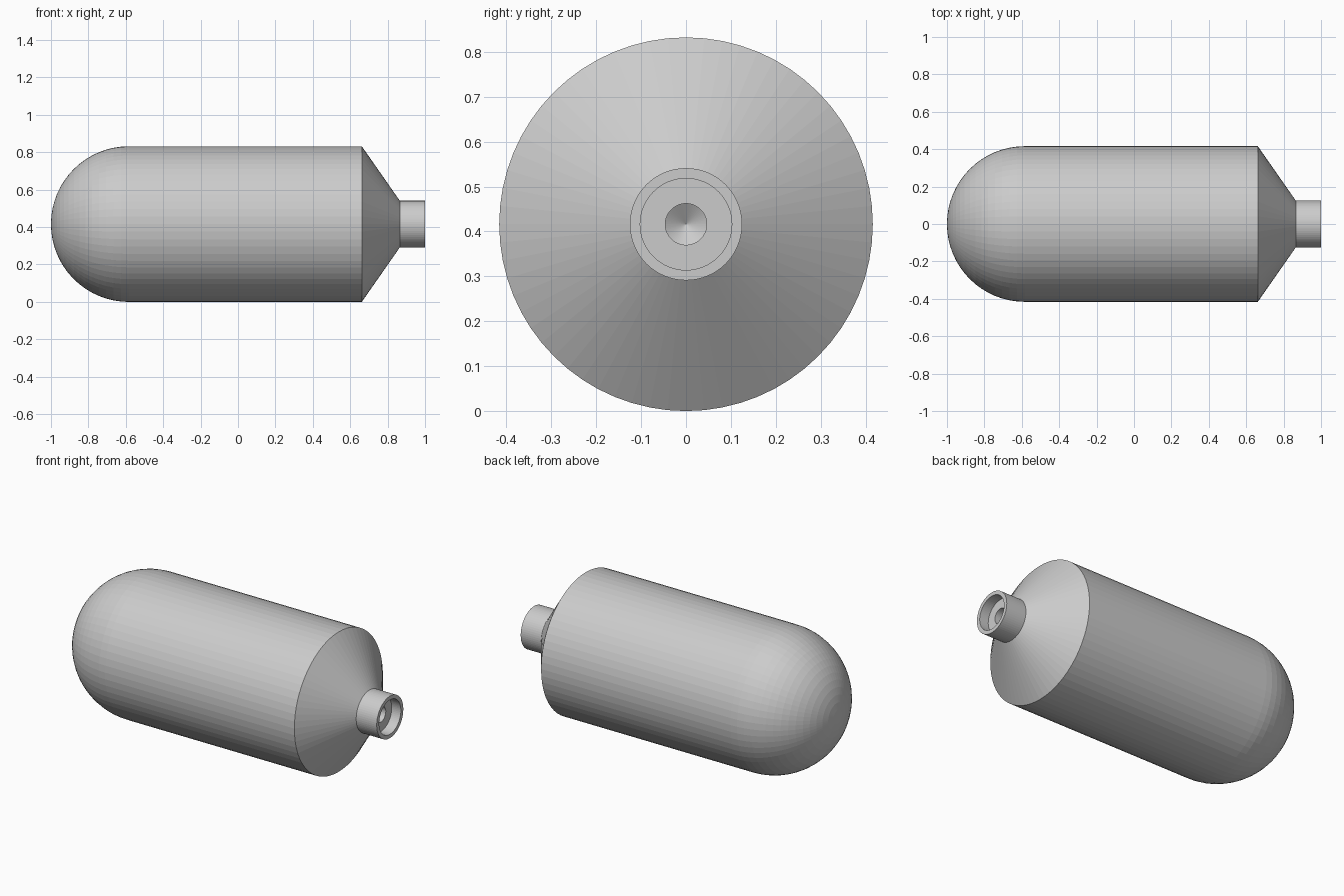
import bpy, bmesh, math
from mathutils import Matrix, Vector

if "Cube" in bpy.data.objects:
    bpy.data.objects.remove(bpy.data.objects["Cube"])

R = 0.416          # body radius, also height of the axis
SEG, RINGS = 64, 16


def lathe(name, profile):
    """Spin an (x, radius) profile around the lengthwise axis."""
    bm = bmesh.new()
    verts = [bm.verts.new((x, 0, r)) for x, r in profile]
    edges = [bm.edges.new(p) for p in zip(verts, verts[1:])]
    bmesh.ops.spin(bm, geom=verts + edges, cent=(0, 0, 0), axis=(1, 0, 0),
                   angle=math.tau, steps=SEG, use_duplicate=False)
    bmesh.ops.remove_doubles(bm, verts=bm.verts, dist=1e-5)
    bmesh.ops.recalc_face_normals(bm, faces=bm.faces)
    bmesh.ops.translate(bm, verts=bm.verts, vec=(0, 0, R))
    mesh = bpy.data.meshes.new(name)
    bm.to_mesh(mesh)
    bm.free()
    obj = bpy.data.objects.new(name, mesh)
    bpy.context.collection.objects.link(obj)
    return obj


# Rounded end
dome = [(-1 + R - R * math.cos(a), R * math.sin(a))
        for a in (math.pi / 2 * i / RINGS for i in range(RINGS + 1))]
# Straight wall, tapered shoulder and neck
shell = [(0.662, R), (0.865, 0.125), (1.0, 0.125)]
# Rim, recessed mouth and drilled seat with conical bottom
mouth = [(1.0, 0.102), (0.94, 0.102), (0.94, 0.046), (0.89, 0.046), (0.86, 0.0)]

lathe("gas_cylinder", dome + shell + mouth)
